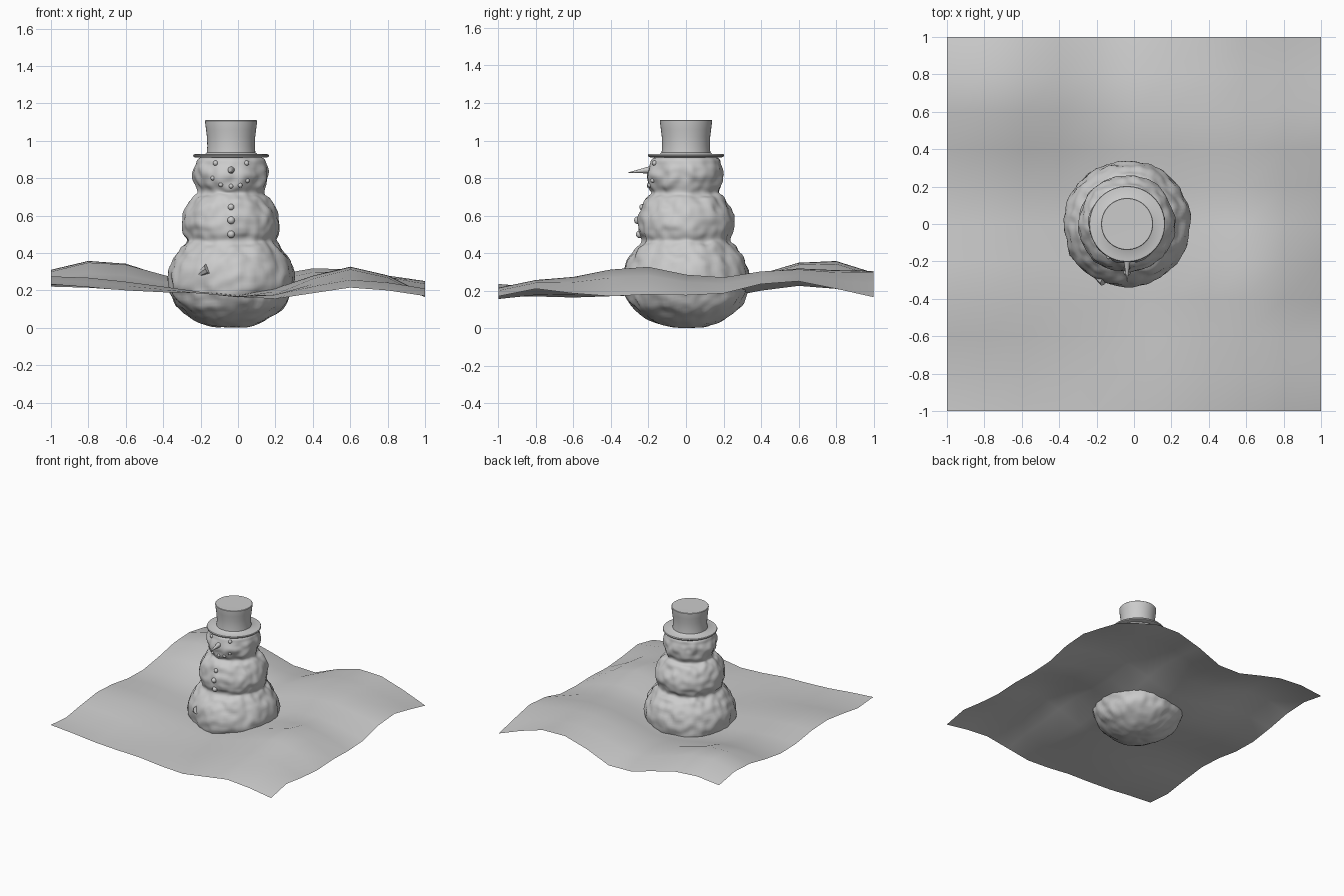
import bpy, bmesh, math
from mathutils import Vector, noise
from mathutils.bvhtree import BVHTree

if "Cube" in bpy.data.objects:
    bpy.data.objects.remove(bpy.data.objects["Cube"])

CX = -0.037  # axis of the figure


def finish(name, bm, angle=None):
    bmesh.ops.recalc_face_normals(bm, faces=bm.faces[:])
    me = bpy.data.meshes.new(name)
    bm.to_mesh(me)
    bm.free()
    ob = bpy.data.objects.new(name, me)
    bpy.context.collection.objects.link(ob)
    me.polygons.foreach_set("use_smooth", [True] * len(me.polygons))
    if angle:
        bpy.ops.object.select_all(action='DESELECT')
        ob.select_set(True)
        bpy.context.view_layer.objects.active = ob
        bpy.ops.object.shade_smooth_by_angle(angle=math.radians(angle))
    return ob


def lathe(profile, segs):
    bm = bmesh.new()
    vs = [bm.verts.new((r, 0, z)) for r, z in profile]
    es = [bm.edges.new(p) for p in zip(vs, vs[1:])]
    bmesh.ops.spin(bm, geom=vs + es, cent=(0, 0, 0), axis=(0, 0, 1),
                   angle=math.tau, steps=segs)
    bmesh.ops.remove_doubles(bm, verts=bm.verts[:], dist=1e-5)
    bmesh.ops.translate(bm, verts=bm.verts[:], vec=(CX, 0, 0))
    bmesh.ops.recalc_face_normals(bm, faces=bm.faces[:])
    bm.normal_update()
    return bm


def smooth_profile(pts, n):
    out = []
    for i in range(len(pts) - 1):
        a, b, c, d = (Vector(pts[min(max(i + k, 0), len(pts) - 1)]) for k in (-1, 0, 1, 2))
        for j in range(n):
            t = j / n
            p = 0.5 * (2 * b + (c - a) * t + (2 * a - 5 * b + 4 * c - d) * t * t
                       + (3 * b - a - 3 * c + d) * t ** 3)
            out.append((max(p.x, 0), p.y))
    return out + [pts[-1]]


def lerp(a, b, t):
    return a + (b - a) * t


# Snowy ground: patch blended from its four edge height profiles plus bumps
front = [.235, .22, .20, .19, .185, .165, .155, .185, .215, .20, .17]
back = [.275, .295, .28, .23, .175, .17, .25, .305, .30, .24, .165]
left = [.235, .22, .25, .275, .265, .235, .23, .26, .30, .31, .275]
right = [.17, .21, .185, .17, .18, .175, .185, .235, .25, .21, .165]
bumps = [(-.7, .7, .038, .3), (.6, .65, -.045, .35), (.65, -.3, .075, .3), (0, -.55, -.015, .3)]
bm = bmesh.new()
grid = []
for j in range(11):
    row = []
    for i in range(11):
        u, v = i / 10, j / 10
        z = (lerp(front[i], back[i], v) + lerp(left[j], right[j], u)
             - lerp(lerp(front[0], front[10], u), lerp(back[0], back[10], u), v))
        x, y = 2 * u - 1, 2 * v - 1
        if 0 < i < 10 and 0 < j < 10:
            z += sum(h * math.exp(-((x - a) ** 2 + (y - b) ** 2) / r ** 2) for a, b, h, r in bumps)
        row.append(bm.verts.new((x, y, z)))
    grid.append(row)
for j in range(10):
    for i in range(10):
        bm.faces.new((grid[j][i], grid[j][i + 1], grid[j + 1][i + 1], grid[j + 1][i]))
finish("snow_ground", bm)

# Lumpy body of three stacked snowballs
body_pts = [(0, .012), (.10, .018), (.2, .055), (.28, .115), (.325, .19), (.335, .27),
            (.312, .36), (.272, .425), (.238, .465), (.25, .51), (.257, .56), (.242, .63),
            (.21, .69), (.177, .72), (.19, .765), (.2, .82), (.19, .87), (.16, .912), (0, .925)]
bm = lathe(smooth_profile(body_pts, 5), 112)
moves = []
for v in bm.verts:
    p = v.co
    d = 0.013 * noise.noise(p * 8) + 0.012 * noise.noise(p * 19 + Vector((5, 2, 9)))
    d *= min(1, 0.3 + p.z * 5) * min(1, max(0, (.93 - p.z) * 10))
    moves.append((v, v.normal * d))
for v, d in moves:
    v.co += d
low = min(v.co.z for v in bm.verts)
for v in bm.verts:
    v.co.z -= low * max(0, 1 - v.co.z / 0.3)
bm.normal_update()
tree = BVHTree.FromBMesh(bm)
finish("snow_body", bm)


def front_y(x, z):
    hit = tree.ray_cast(Vector((x, -2, z)), Vector((0, 1, 0)))[0]
    return hit.y if hit else -0.2


# Coal eyes, mouth and buttons pressed into the snow
def coal(name, x, z, r):
    bm = bmesh.new()
    bmesh.ops.create_uvsphere(bm, u_segments=16, v_segments=10, radius=r)
    bmesh.ops.translate(bm, verts=bm.verts[:], vec=(x, front_y(x, z) + r * 0.1, z))
    finish(name, bm)


for s in (-1, 1):
    coal("eye", CX + s * 0.083, .88, .014)
for x, z in [(-.135, .80), (-.092, .765), (-.037, .757), (.012, .762), (.05, .787)]:
    coal("mouth_coal", x, z, .012)
for z, r in [(.645, .017), (.575, .02), (.50, .02)]:
    coal("button", CX, z, r)


# Tapered pieces: carrot nose and a small broken twig low on the front
def taper(name, a, b, r1, r2, segs):
    a, b = Vector(a), Vector(b)
    bm = bmesh.new()
    bmesh.ops.create_cone(bm, cap_ends=True, segments=segs, radius1=r1, radius2=r2,
                          depth=(b - a).length)
    rot = (b - a).to_track_quat('Z', 'Y').to_matrix()
    bmesh.ops.rotate(bm, verts=bm.verts[:], matrix=rot)
    bmesh.ops.translate(bm, verts=bm.verts[:], vec=(a + b) / 2)
    finish(name, bm, 40)


taper("nose", (CX, -.16, .848), (CX, -.31, .828), .024, .001, 16)
ty = front_y(-.18, .3)
taper("twig_stub", (-.215, ty + .03, .28), (-.16, ty - .005, .315), .012, .03, 8)

# Top hat: brim and flared crown in one lathe
hat = [(0, .911), (.19, .910), (.2, .914), (.203, .920), (.2, .927), (.19, .929),
       (.14, .929), (.130, .937), (.127, .97), (.129, 1.02), (.134, 1.06), (.139, 1.10),
       (.139, 1.107), (.136, 1.11), (.131, 1.11), (0, 1.108)]
finish("top_hat", lathe(hat, 64), 40)
